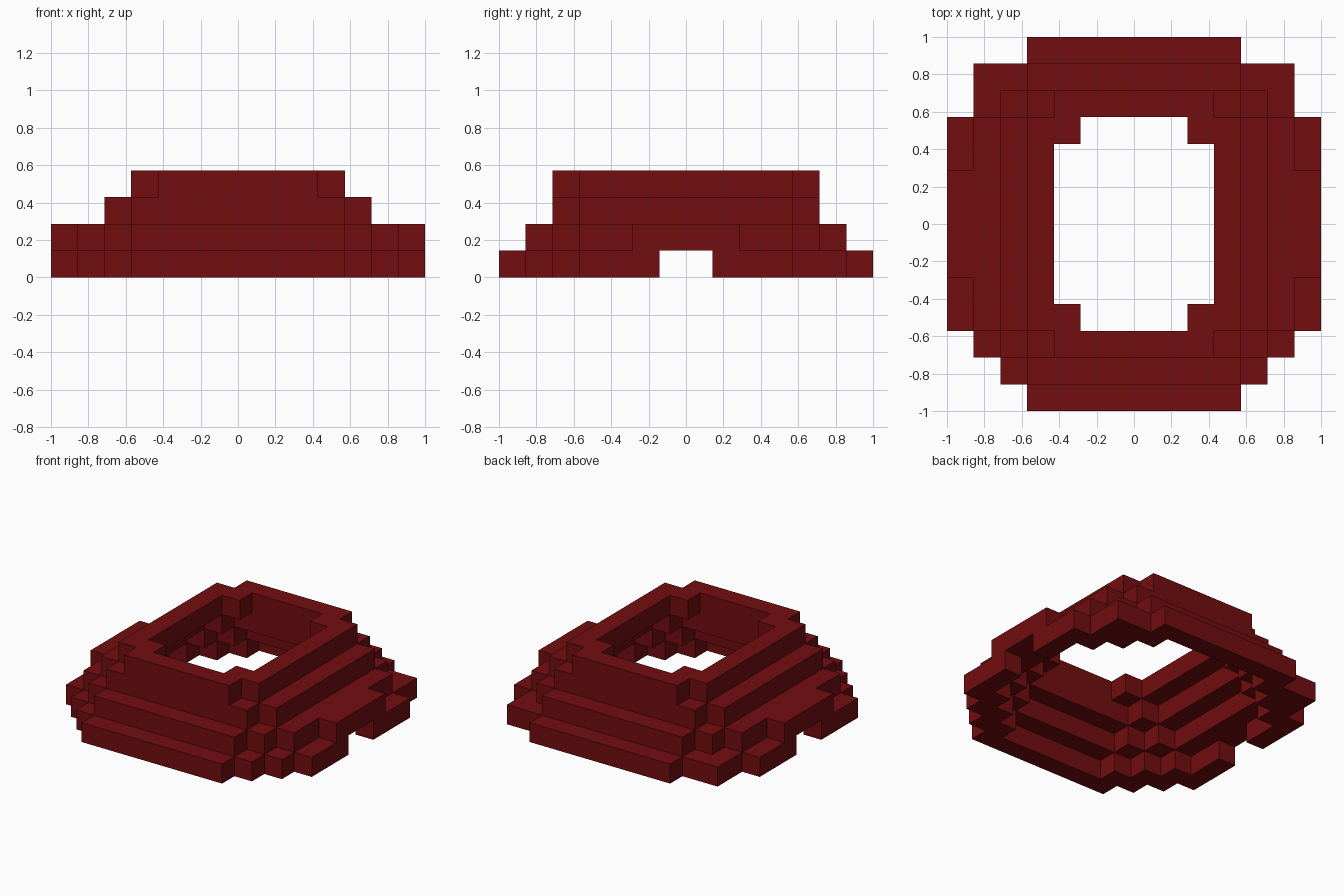
import bpy
import bmesh
import math

if "Cube" in bpy.data.objects:
    bpy.data.objects.remove(bpy.data.objects["Cube"], do_unlink=True)

U = 1 / 7  # edge length of one block

red = bpy.data.materials.new("dark red")
red.use_nodes = True
color = (0.17, 0.004, 0.005, 1)
red.diffuse_color = color
red.node_tree.nodes["Principled BSDF"].inputs["Base Color"].default_value = color

# Half-width of each tier, row by row outward from the middle
TIERS = {
    "base_ring": [7, 7, 7, 7, 6, 5, 4],
    "lower_ring": [6, 6, 6, 6, 5, 4],
    "middle_ring": [5, 5, 5, 5, 4],
    "top_ring": [4, 4, 4, 4, 3],
}


def ring_cells(widths):
    """Blocks of a hollow stepped ring, mirrored in x and y."""
    cells = set()
    padded = widths + [0]
    for row, width in enumerate(widths):
        inner = min(padded[max(row - 1, 0)], width, padded[row + 1]) - 1
        for col in range(max(inner, 0), width):
            cells |= {(x, y) for x in (col, -1 - col) for y in (row, -1 - row)}
    return cells


layers = [ring_cells(w) for w in TIERS.values()]

for side in (6, -7):
    # Side doorways: gap in the base, with a lintel above
    layers[0] -= {(side, y) for y in (-1, 0)}
    layers[1] |= {(side, y) for y in range(-2, 2)}
# Square back corners of the base
layers[0] |= {(5, 5), (-6, 5)}

solid = {(x, y, z) for z, cells in enumerate(layers) for x, y in cells}


def block_face(bm, cell, axis, sign):
    """One exposed face of a block, wound outward."""
    a, b = (axis + 1) % 3, (axis + 2) % 3
    corners = []
    for i, j in ((0, 0), (1, 0), (1, 1), (0, 1)):
        p = list(cell)
        p[axis] += 1 if sign > 0 else 0
        p[a] += i
        p[b] += j
        corners.append(bm.verts.new([c * U for c in p]))
    bm.faces.new(corners if sign > 0 else corners[::-1])


# Build each ring from its exposed block faces, merged into large flat faces
for z, name in enumerate(TIERS):
    bm = bmesh.new()
    for x, y in sorted(layers[z]):
        for axis in range(3):
            for sign in (-1, 1):
                neighbour = [x, y, z]
                neighbour[axis] += sign
                if tuple(neighbour) not in solid:
                    block_face(bm, (x, y, z), axis, sign)
    bmesh.ops.remove_doubles(bm, verts=bm.verts, dist=0.001)
    bmesh.ops.dissolve_limit(bm, angle_limit=math.radians(1),
                             verts=bm.verts, edges=bm.edges)
    # Split any face with a hole or long outline into clean triangles
    bmesh.ops.triangulate(bm, faces=[f for f in bm.faces if len(f.verts) > 4])
    mesh = bpy.data.meshes.new(name)
    bm.to_mesh(mesh)
    bm.free()
    mesh.materials.append(red)
    bpy.context.collection.objects.link(bpy.data.objects.new(name, mesh))
